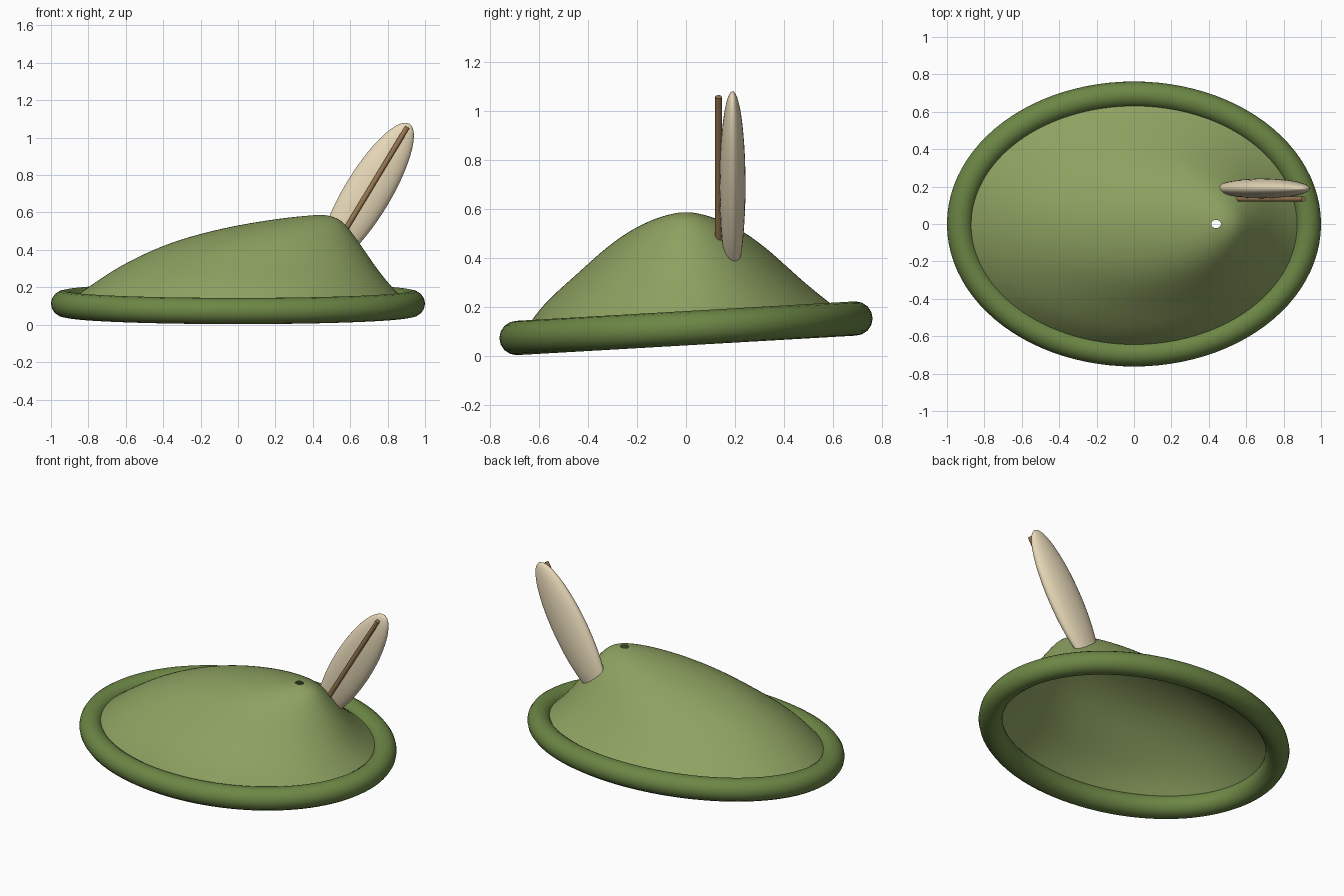
import bpy, bmesh
from math import sin, cos, tau, sqrt, atan2
from mathutils import Vector

if "Cube" in bpy.data.objects:
    bpy.data.objects.remove(bpy.data.objects["Cube"])

TILT = 0.0575  # brim rises toward the back


def material(name, rgb):
    m = bpy.data.materials.new(name)
    m.diffuse_color = (*rgb, 1)
    m.use_nodes = True
    m.node_tree.nodes["Principled BSDF"].inputs["Base Color"].default_value = m.diffuse_color
    return m


def loft(name, rings, mat, close_rings=False, cap_start=False, cap_end=False):
    """Skin a list of equal-length point rings with quads."""
    bm = bmesh.new()
    rows = [[bm.verts.new(p) for p in r] for r in rings]
    n = len(rows[0])
    pairs = list(zip(rows, rows[1:]))
    if close_rings:
        pairs.append((rows[-1], rows[0]))
    for a, b in pairs:
        for i in range(n):
            j = (i + 1) % n
            bm.faces.new((a[i], a[j], b[j], b[i]))
    if cap_start:
        bm.faces.new(rows[0][::-1])
    if cap_end:
        bm.faces.new(rows[-1])
    bmesh.ops.recalc_face_normals(bm, faces=bm.faces)
    me = bpy.data.meshes.new(name)
    bm.to_mesh(me)
    bm.free()
    ob = bpy.data.objects.new(name, me)
    bpy.context.collection.objects.link(ob)
    me.materials.append(mat)
    bpy.ops.object.select_all(action='DESELECT')
    ob.select_set(True)
    bpy.context.view_layer.objects.active = ob
    bpy.ops.object.shade_smooth_by_angle(angle=0.8)
    return ob


felt = material("felt_green", (0.27, 0.36, 0.12))
trim = material("brim_green", (0.15, 0.24, 0.06))
cream = material("feather_cream", (0.80, 0.69, 0.48))
brown = material("quill_brown", (0.32, 0.19, 0.08))

# Rolled brim: round tube swept along a tilted ellipse
R = 0.07
brim = []
for i in range(96):
    a = tau * i / 96
    c = Vector((0.93 * cos(a), 0.692 * sin(a), 0))
    out = Vector((cos(a) / 0.93, sin(a) / 0.692, 0)).normalized()
    ring = []
    for k in range(16):
        t = tau * k / 16
        p = c + out * R * cos(t)
        p.z = 0.113 + TILT * c.y + R * sin(t)
        ring.append(p)
    brim.append(ring)
loft("brim", brim, trim, close_rings=True)

# Crown: hollow shell of ellipses leaning to one side, open at the peak
# (height, left x, right x, half depth, share of the brim tilt)
sections = [
    (0.113, -0.92, 0.91, 0.68, 1.0),
    (0.20, -0.805, 0.825, 0.60, 0.2),
    (0.27, -0.70, 0.767, 0.52, 0.0),
    (0.332, -0.60, 0.722, 0.448, 0),
    (0.427, -0.40, 0.657, 0.345, 0),
    (0.488, -0.20, 0.613, 0.265, 0),
    (0.533, 0.0, 0.578, 0.19, 0),
    (0.565, 0.20, 0.54, 0.115, 0),
    (0.580, 0.335, 0.50, 0.058, 0),
    (0.586, 0.413, 0.465, 0.022, 0),
]
crown = []
for z, x0, x1, ry, tilt in sections:
    ring = []
    for k in range(48):
        t = tau * k / 48
        y = ry * sin(t)
        ring.append(((x0 + x1) / 2 + (x1 - x0) / 2 * cos(t), y, z + TILT * tilt * y))
    crown.append(ring)
shell = loft("crown", crown, felt)
sub = shell.modifiers.new("smooth", 'SUBSURF')
sub.levels = sub.render_levels = 2

# Feather: flattened ellipsoid with its lower end cut off square
D = Vector((0.517, 0, 0.856)).normalized()
S = Vector((D.z, 0, -D.x))
Y = Vector((0, 1, 0))
C = Vector((0.689, 0.19, 0.698))
LEN, WID, THK = 0.44, 0.125, 0.053
feather = []
start, end = -0.823, 1.5608  # angles along the long axis, cut to tip
for i in range(25):
    a = start + (end - start) * i / 24
    feather.append([C + D * LEN * sin(a) + S * WID * cos(a) * cos(tau * k / 32)
                    + Y * THK * cos(a) * sin(tau * k / 32) for k in range(32)])
loft("feather", feather, cream, cap_start=True, cap_end=True)

# Quill: thin rod on the front face of the feather
Q = Vector((C.x, 0.133, C.z))
quill = [[Q + D * d + (S * cos(tau * k / 12) + Y * sin(tau * k / 12)) * 0.014
          for k in range(12)] for d in (-0.26, 0.42)]
loft("quill", quill, brown, cap_start=True, cap_end=True)
